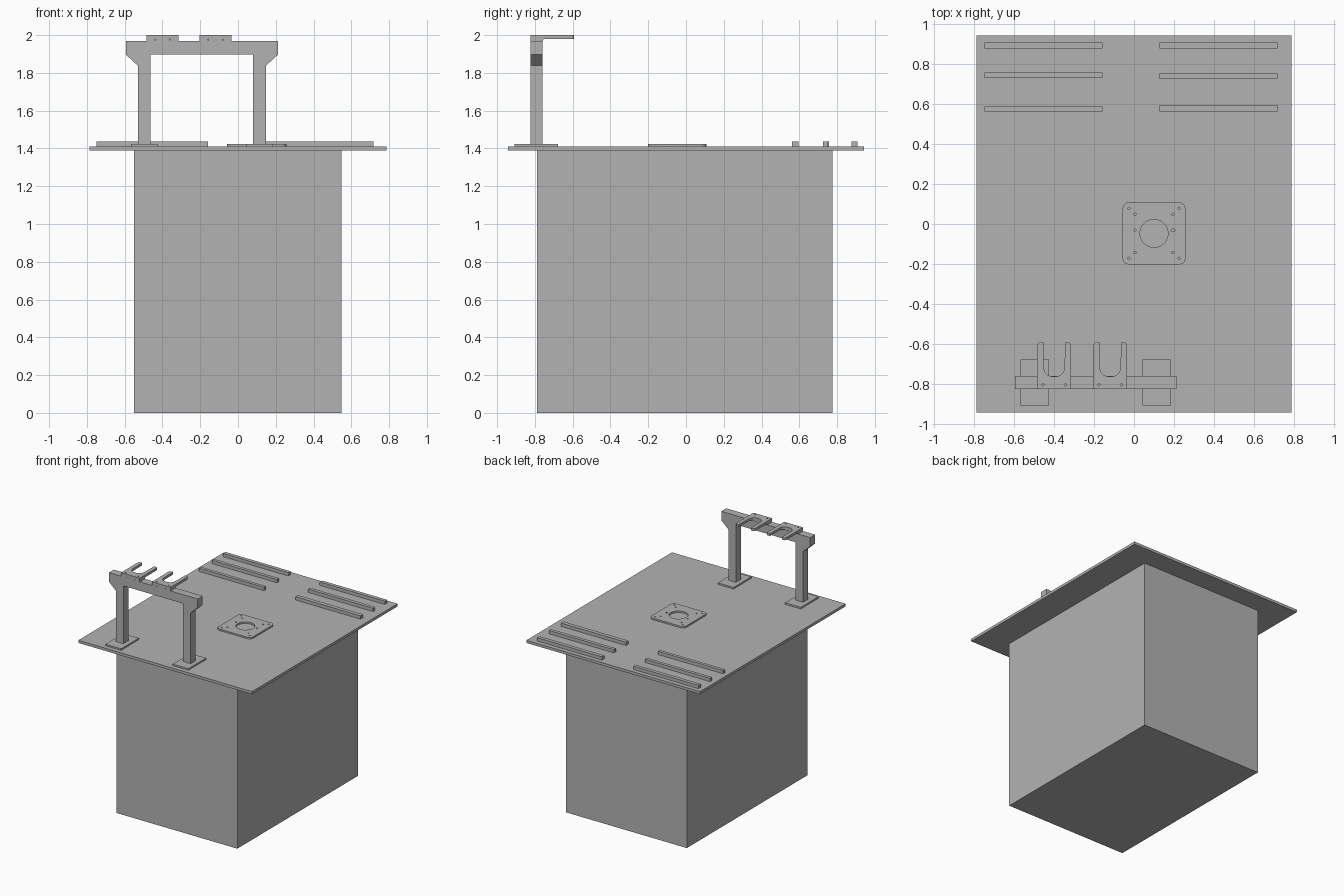
import bpy, bmesh
from math import sin, cos, pi, radians
from mathutils import Vector

if "Cube" in bpy.data.objects:
    bpy.data.objects.remove(bpy.data.objects["Cube"], do_unlink=True)

grey = bpy.data.materials.new("plain grey")
grey.use_nodes = True
grey.diffuse_color = (0.45, 0.45, 0.45, 1)
grey.node_tree.nodes["Principled BSDF"].inputs["Base Color"].default_value = (0.45, 0.45, 0.45, 1)


def finish(name, bm):
    bmesh.ops.recalc_face_normals(bm, faces=bm.faces)
    mesh = bpy.data.meshes.new(name)
    bm.to_mesh(mesh)
    bm.free()
    mesh.materials.append(grey)
    obj = bpy.data.objects.new(name, mesh)
    bpy.context.collection.objects.link(obj)
    return obj


def extrude(bm, points, offset):
    face = bm.faces.new([bm.verts.new(p) for p in points])
    ext = bmesh.ops.extrude_face_region(bm, geom=[face])
    verts = [v for v in ext["geom"] if isinstance(v, bmesh.types.BMVert)]
    bmesh.ops.translate(bm, verts=verts, vec=offset)


def box(name, x, y, z):
    bm = bmesh.new()
    extrude(bm, [(x[i], y[j], z[0]) for i, j in ((0, 0), (1, 0), (1, 1), (0, 1))],
            (0, 0, z[1] - z[0]))
    return finish(name, bm)


def slab(name, outline, z0, z1):
    bm = bmesh.new()
    extrude(bm, [(x, y, z0) for x, y in outline], (0, 0, z1 - z0))
    return finish(name, bm)


def arc(cx, cy, r, start, end, n=8):
    angles = [radians(start + (end - start) * i / n) for i in range(n + 1)]
    return [(cx + r * cos(a), cy + r * sin(a)) for a in angles]


def drill(obj, holes, depth_axis="z", n=16):
    """holes: (centre, radius, half length, stretch along x)"""
    bm = bmesh.new()
    for centre, r, half, stretch in holes:
        pts = []
        for i in range(n):
            u, v = r * stretch * cos(2 * pi * i / n), r * sin(2 * pi * i / n)
            local = (u, v, -half) if depth_axis == "z" else (u, -half, v)
            pts.append(Vector(centre) + Vector(local))
        extrude(bm, pts, (0, 0, 2 * half) if depth_axis == "z" else (0, 2 * half, 0))
    cutter = finish("hole_cutter", bm)
    cutter.hide_render = True
    mod = obj.modifiers.new("holes", "BOOLEAN")
    mod.operation = "DIFFERENCE"
    mod.solver = "EXACT"
    mod.object = cutter
    bpy.context.view_layer.objects.active = obj
    bpy.ops.object.modifier_apply(modifier=mod.name)
    bpy.data.objects.remove(cutter, do_unlink=True)


def smooth(obj):
    bpy.ops.object.select_all(action="DESELECT")
    obj.select_set(True)
    bpy.context.view_layer.objects.active = obj
    bpy.ops.object.shade_smooth_by_angle(angle=radians(30))


# Cabinet and table top
TOP, PAD = 1.41, 1.423
box("cabinet", (-0.55, 0.547), (-0.79, 0.775), (0, 1.388))
box("table_top", (-0.787, 0.787), (-0.943, 0.943), (1.388, TOP))

# Rails at the back
left_rows = ((0.877, 0.907), (0.73, 0.757), (0.562, 0.588))
right_rows = ((0.877, 0.907), (0.725, 0.753), (0.562, 0.595))
for side, x, rows in (("right", (-0.748, -0.158), left_rows), ("left", (0.127, 0.717), right_rows)):
    for i, y in enumerate(rows):
        box(f"{side}_rail_{i + 1}", x, y, (TOP, 1.437))

# Round-cornered mounting plate with holes
cx, cy, hw, hh, r = 0.1, -0.047, 0.157, 0.155, 0.03
outline = []
for sx, sy, a in ((1, 1, 0), (-1, 1, 90), (-1, -1, 180), (1, -1, 270)):
    outline += arc(cx + sx * (hw - r), cy + sy * (hh - r), r, a, a + 90, 6)
plate = slab("mounting_plate", outline, TOP, PAD)
holes = []
for s in (-1, 1):
    for dx, dy in ((0.126, 0.125), (0.126, -0.125), (0.095, 0.096), (0.095, -0.096), (0.095, 0.016)):
        stretch = 1.7 if s > 0 and dy == 0.016 else 1
        holes.append(((cx + s * dx, cy + dy, PAD), 0.006, 0.03, stretch))
drill(plate, holes)
drill(plate, [((cx, cy, PAD), 0.07, 0.03, 1)], n=48)
smooth(plate)

# Gantry: feet, posts, outer braces and cross beam
BEAM_Y, BEAM_Z = (-0.824, -0.76), (1.897, 1.97)
for side, out, x0 in (("right", -1, -0.53), ("left", 1, 0.08)):
    x1 = x0 + 0.068
    box(f"{side}_foot", (x0 - 0.037, x1 + 0.037), (-0.907, -0.677), (TOP, PAD))
    box(f"{side}_post", (x0, x1), BEAM_Y, (PAD, BEAM_Z[0]))
    edge = x1 if out > 0 else x0
    bm = bmesh.new()
    extrude(bm, [(edge, BEAM_Y[0], BEAM_Z[0]), (edge + out * 0.064, BEAM_Y[0], BEAM_Z[0]),
                 (edge, BEAM_Y[0], 1.838)], (0, BEAM_Y[1] - BEAM_Y[0], 0))
    finish(f"{side}_brace", bm)
box("cross_beam", (-0.594, 0.212), BEAM_Y, BEAM_Z)

# Two-pronged holders on the beam
for side, x0 in (("right", -0.484), ("left", -0.204)):
    x1, tip, root, w, r = x0 + 0.17, -0.593, -0.762, 0.033, 0.045
    mid = (x0 + x1) / 2
    fork = [(x0, BEAM_Y[1]), (x1, BEAM_Y[1])]
    fork += arc(x1 - 0.014, tip - 0.014, 0.014, 0, 90, 4) + [(x1 - w + 0.002, tip)]
    fork += arc(x1 - w - r, root + r, r, 0, -90) + arc(x0 + w + r, root + r, r, 270, 180)
    fork += [(x0 + w - 0.002, tip)] + arc(x0 + 0.014, tip - 0.014, 0.014, 90, 180, 4)
    fork[0:2] = [(x0, BEAM_Y[0]), (x1, BEAM_Y[0])]
    holder = slab(f"{side}_holder_fork", fork, 1.98, 2.0)
    drill(holder, [((mid + s * 0.056, -0.804, 2.0), 0.006, 0.01, 1) for s in (-1, 1)])
    smooth(holder)
    base = box(f"{side}_holder_base", (x0, x1), (BEAM_Y[0], root), (1.97, 1.98))
    drill(base, [((mid + s * 0.039, BEAM_Y[0], 1.9755), 0.003, 0.02, 1) for s in (-1, 1)], "y")
    # Fillets where the prongs meet the base
    for x in (x0, x1 - w):
        bm = bmesh.new()
        curve = arc(root + 0.014, 1.97, 0.01, 180, 90, 5)
        profile = [(root, 1.98), (root, 1.97)] + curve
        extrude(bm, [(x, y, z) for y, z in profile], (w, 0, 0))
        smooth(finish(f"{side}_holder_fillet", bm))
